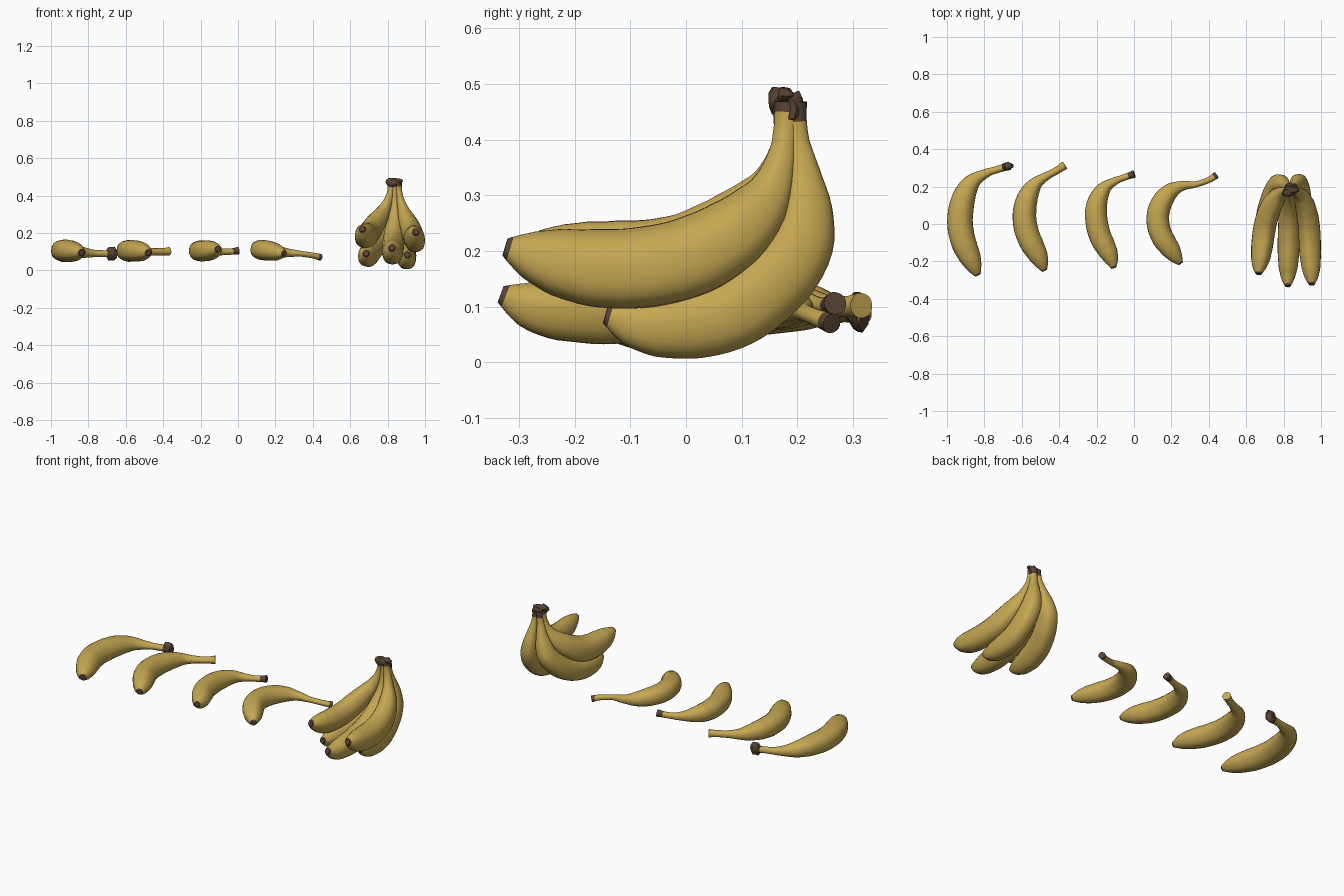
import bpy, bmesh, math, random
from mathutils import Vector

if "Cube" in bpy.data.objects:
    bpy.data.objects.remove(bpy.data.objects["Cube"])

random.seed(4)
SIDES, RINGS = 20, 44


def material(name, rgb):
    m = bpy.data.materials.new(name)
    m.diffuse_color = (*rgb, 1)
    m.use_nodes = True
    m.node_tree.nodes["Principled BSDF"].inputs["Base Color"].default_value = m.diffuse_color
    return m


YELLOW = material("banana yellow", (0.56, 0.385, 0.085))
BROWN = material("stem brown", (0.10, 0.057, 0.036))

# radius along the fruit: body part (0 = blossom tip, 1 = neck)
BODY = [(0, .22), (.03, .38), (.08, .60), (.16, .82), (.28, .96), (.45, 1),
        (.62, .98), (.75, .88), (.86, .70), (.94, .50), (1, .39)]


def lookup(table, t):
    for (a, ra), (b, rb) in zip(table, table[1:]):
        if t <= b:
            return ra + (rb - ra) * (t - a) / (b - a)
    return table[-1][1]


def spline(pts, per=12):
    """Catmull-Rom curve through the points."""
    p = [Vector(q) for q in pts]
    p = [2 * p[0] - p[1]] + p + [2 * p[-1] - p[-2]]
    out = []
    for i in range(1, len(p) - 2):
        a, b, c, d = p[i - 1:i + 3]
        for k in range(per):
            t = k / per
            out.append(.5 * (2 * b + (c - a) * t + (2 * a - 5 * b + 4 * c - d) * t * t
                             + (3 * b - a - 3 * c + d) * t ** 3))
    return out + [p[-2]]


def resample(path, ts):
    lens = [0]
    for a, b in zip(path, path[1:]):
        lens.append(lens[-1] + (b - a).length)
    out = []
    for t in ts:
        s, i = t * lens[-1], 0
        while i < len(path) - 2 and lens[i + 1] < s:
            i += 1
        f = (s - lens[i]) / (lens[i + 1] - lens[i])
        out.append(path[i].lerp(path[i + 1], f))
    return out


def finish(bm, name):
    bmesh.ops.recalc_face_normals(bm, faces=bm.faces)
    me = bpy.data.meshes.new(name)
    bm.to_mesh(me)
    bm.free()
    me.materials.append(YELLOW)
    me.materials.append(BROWN)
    ob = bpy.data.objects.new(name, me)
    bpy.context.collection.objects.link(ob)
    bpy.context.view_layer.objects.active = ob
    ob.select_set(True)
    bpy.ops.object.shade_smooth_by_angle(angle=math.radians(40))
    ob.select_set(False)


def banana(name, pts, r, flat, neck=.8, stem=.29, brown_from=2):
    ts = [(i / RINGS) ** 1.15 for i in range(RINGS + 1)]
    path = resample(spline(pts), ts)
    mid = path[RINGS // 2]
    normal = (mid - path[0]).cross(path[-1] - mid).normalized()
    bm = bmesh.new()
    rings = []
    for i, (t, c) in enumerate(zip(ts, path)):
        tan = (path[min(i + 1, RINGS)] - path[max(i - 1, 0)]).normalized()
        u = normal.cross(tan).normalized()
        v = tan.cross(u)
        if t < neck:
            k = lookup(BODY, t / neck)
        else:
            s = (t - neck) / (1 - neck)
            k = lookup([(0, .39), (.35, stem), (.75, stem), (1, stem * 1.2)], s)
        squash = flat + (1 - flat) * max(0, 1 - k) * .8   # round at both ends
        ring = []
        for j in range(SIDES):
            a = 2 * math.pi * j / SIDES
            q = r * k * (1 + .022 * math.cos(5 * a))       # soft ridges
            ring.append(bm.verts.new(c + u * q * math.cos(a) + v * q * squash * math.sin(a)))
        rings.append(ring)
    for i, (a, b) in enumerate(zip(rings, rings[1:])):
        for j in range(SIDES):
            f = bm.faces.new((a[j], a[j - 1], b[j - 1], b[j]))
            f.material_index = int(i < 1 or ts[i] >= brown_from)
    bm.faces.new(rings[0]).material_index = 1              # blossom tip
    bm.faces.new(rings[-1]).material_index = int(brown_from < 1)
    finish(bm, name)


def lump(name, loc, size):
    """Rough dried piece at the end of a stem."""
    bm = bmesh.new()
    bmesh.ops.create_icosphere(bm, subdivisions=2, radius=1)
    for v in bm.verts:
        k = random.uniform(.82, 1.12)
        v.co = Vector([l + c * k * s for l, c, s in zip(loc, v.co, size)])
    for f in bm.faces:
        f.material_index = 1
    finish(bm, name)


# four loose bananas lying on their sides
banana("loose_banana_1", [(-.835, -.275, .095), (-.868, -.2, .1), (-.915, -.09, .105), (-.932, .02, .105),
                          (-.912, .14, .105), (-.865, .225, .1), (-.79, .272, .092), (-.73, .292, .09),
                          (-.665, .312, .088)], .069, .88, .8, .28, .93)
lump("loose_stem_end_1", (-.677, .31, .09), (.032, .022, .04))
banana("loose_banana_2", [(-.478, -.25, .095), (-.508, -.18, .1), (-.565, -.07, .105), (-.587, .03, .105),
                          (-.574, .13, .105), (-.53, .212, .102), (-.47, .255, .1), (-.415, .285, .1),
                          (-.37, .315, .102)], .064, .92, .8, .31)
banana("loose_banana_3", [(-.107, -.235, .115), (-.132, -.165, .108), (-.184, -.06, .105), (-.204, .04, .105),
                          (-.196, .12, .105), (-.16, .19, .105), (-.105, .228, .1), (-.05, .25, .1),
                          (.002, .268, .106)], .06, .95, .8, .29, .93)
banana("loose_banana_4", [(.25, -.212, .09), (.205, -.15, .098), (.145, -.06, .108), (.126, .03, .11),
                          (.145, .11, .108), (.195, .175, .102), (.26, .205, .095), (.33, .212, .09),
                          (.40, .236, .08), (.44, .262, .07)], .061, .9, .74, .26, .95)

# bunch: two upper bananas, one in the middle, two underneath at the back
banana("bunch_upper_right", [(.95, -.325, .207), (.948, -.25, .185), (.944, -.17, .17), (.941, -.08, .17),
                             (.934, .01, .19), (.918, .09, .235), (.893, .145, .295), (.872, .17, .36),
                             (.858, .18, .42), (.852, .185, .465)], .074, .78, .83, .3, .96)
banana("bunch_upper_left", [(.665, -.268, .222), (.674, -.2, .2), (.682, -.13, .188), (.692, -.05, .188),
                            (.706, .02, .205), (.732, .09, .245), (.768, .145, .3), (.798, .17, .36),
                            (.817, .18, .42), (.824, .18, .465)], .072, .82, .83, .3, .96)
banana("bunch_middle", [(.822, -.333, .122), (.823, -.27, .1), (.825, -.2, .097), (.827, -.1, .103),
                        (.83, 0, .127), (.833, .08, .17), (.836, .14, .24), (.838, .17, .32),
                        (.838, .178, .4), (.838, .18, .465)], .07, .85, .83, .3, .96)
banana("bunch_lower_right", [(.905, -.145, .085), (.903, -.08, .068), (.9, 0, .07), (.897, .08, .09),
                             (.892, .15, .14), (.885, .198, .2), (.876, .212, .26), (.866, .21, .33),
                             (.857, .2, .4), (.852, .193, .465)], .07, .8, .85, .3, .94)
banana("bunch_lower_left", [(.685, -.185, .092), (.688, -.12, .08), (.697, -.03, .082), (.713, .06, .102),
                            (.737, .14, .145), (.764, .2, .205), (.785, .213, .265), (.804, .21, .33),
                            (.82, .2, .4), (.83, .193, .465)], .069, .84, .85, .3, .94)

# dried crown that holds the bunch together
lump("crown_front", (.825, .168, .47), (.036, .024, .026))
lump("crown_back", (.85, .194, .455), (.034, .017, .036))
lump("crown_top", (.838, .18, .478), (.042, .018, .016))
